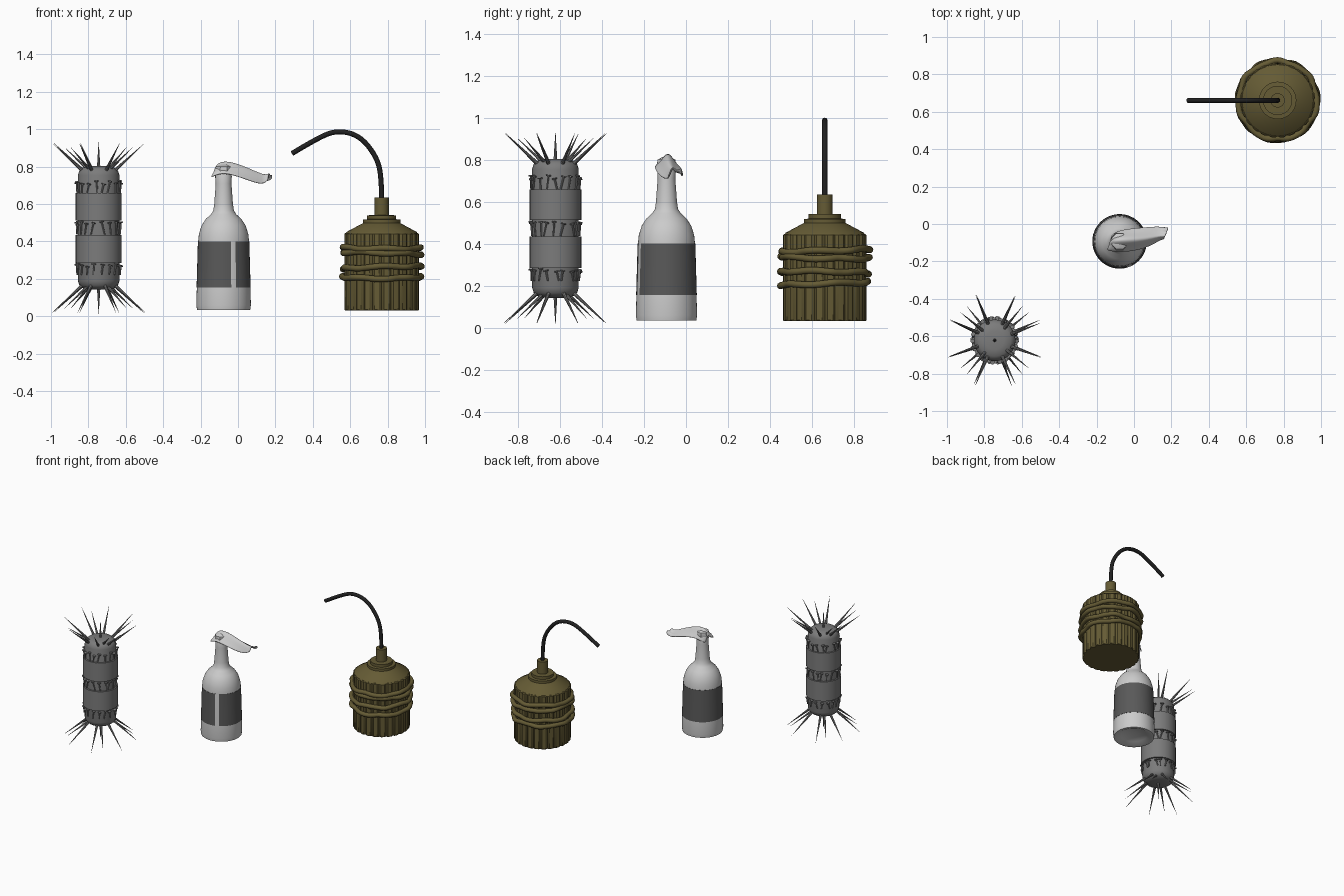
import bpy, bmesh, random
from math import sin, cos, pi, radians
from mathutils import Vector

if "Cube" in bpy.data.objects:
    bpy.data.objects.remove(bpy.data.objects["Cube"])

random.seed(4)


def mat(name, c):
    m = bpy.data.materials.new(name)
    m.diffuse_color = (*c, 1)
    m.use_nodes = True
    m.node_tree.nodes["Principled BSDF"].inputs["Base Color"].default_value = m.diffuse_color
    return m


STEEL = mat("steel", (0.2, 0.2, 0.2))
LABEL = mat("label_paper", (0.1, 0.1, 0.1))
OLIVE = mat("olive", (0.13, 0.105, 0.035))
BLACK = mat("fuse_black", (0.015, 0.015, 0.015))


def finish(name, bm, material=None, loc=(0, 0, 0), angle=35):
    bmesh.ops.recalc_face_normals(bm, faces=bm.faces)
    me = bpy.data.meshes.new(name)
    bm.to_mesh(me)
    bm.free()
    ob = bpy.data.objects.new(name, me)
    bpy.context.collection.objects.link(ob)
    ob.location = loc
    if material:
        me.materials.append(material)
    bpy.ops.object.select_all(action='DESELECT')
    ob.select_set(True)
    bpy.context.view_layer.objects.active = ob
    bpy.ops.object.shade_smooth_by_angle(angle=radians(angle))
    return ob


def lathe(name, profile, loc, material=None, n=40, start=0, sweep=2 * pi, flute=None):
    """Spin (radius, z) points; flute(i) scales the radius of column i."""
    bm = bmesh.new()
    full = sweep > 6.28
    cols = n if full else n + 1
    rows = []
    for r, z in profile:
        row = []
        for i in range(cols):
            a = start + sweep * i / n
            k = r * (flute(i) if flute else 1)
            row.append(bm.verts.new((k * cos(a), k * sin(a), z)))
        rows.append(row)
    for lo, hi in zip(rows, rows[1:]):
        for i in range(n):
            j = (i + 1) % cols
            bm.faces.new((lo[i], lo[j], hi[j], hi[i]))
    if full:
        bm.faces.new(rows[0])
        bm.faces.new(rows[-1])
    return finish(name, bm, material, loc)


def rod(bm, p, q, r1, r2, n=8):
    """Tapered rod from p to q."""
    p, q = Vector(p), Vector(q)
    rot = (q - p).to_track_quat('Z', 'Y').to_matrix().to_4x4()
    rot.translation = (p + q) / 2
    bmesh.ops.create_cone(bm, cap_ends=True, segments=n, radius1=r1, radius2=r2,
                          depth=(q - p).length, matrix=rot)


def tube(name, pts, r, loc, material, cyclic=False, kind='POLY'):
    cu = bpy.data.curves.new(name, 'CURVE')
    cu.dimensions = '3D'
    cu.bevel_depth = r
    cu.bevel_resolution = 3
    cu.use_fill_caps = True
    sp = cu.splines.new(kind)
    sp.points.add(len(pts) - 1)
    for s, p in zip(sp.points, pts):
        s.co = (*p, 1)
    sp.use_cyclic_u = cyclic
    if kind == 'NURBS':
        sp.order_u = 3
        sp.use_endpoint_u = True
        sp.resolution_u = 8
    sp.use_smooth = True
    cu.materials.append(material)
    ob = bpy.data.objects.new(name, cu)
    ob.location = loc
    bpy.context.collection.objects.link(ob)
    bpy.ops.object.select_all(action='DESELECT')
    ob.select_set(True)
    bpy.context.view_layer.objects.active = ob
    bpy.ops.object.convert(target='MESH')


# ---- Spiked canister ----
C = (-0.745, -0.622, 0)
lathe("canister_core", [(0.05, 0.142), (0.085, 0.150), (0.103, 0.165), (0.111, 0.19), (0.111, 0.755),
                        (0.103, 0.78), (0.085, 0.795), (0.05, 0.803)], C, STEEL)
for name, lo, hi in (("lower_band", 0.285, 0.435), ("upper_band", 0.513, 0.658)):
    lathe(name, [(0.111, lo), (0.123, lo), (0.123, hi), (0.111, hi)], C, STEEL)

# long spikes fanning out of both ends
bm = bmesh.new()
for s in (1, -1):
    def end(r, h):
        return lambda a: (r * cos(a), r * sin(a), 0.473 + s * h)
    for k in range(8):
        a = pi / 8 + k * pi / 4 + random.uniform(-.06, .06)
        rod(bm, end(0.085, 0.30)(a), end(0.262, 0.452)(a), 0.010, 0.0005)
    for k in range(4):
        a = pi / 4 + k * pi / 2 + s * 0.1
        rod(bm, end(0.06, 0.30)(a), end(0.235, 0.43)(a), 0.010, 0.0005)
    rod(bm, (0, 0, 0.473 + s * 0.31), (0, 0, 0.473 + s * 0.46), 0.010, 0.0005)
finish("spikes", bm, STEEL, C)

# loose nails packed round the three gaps
bm = bmesh.new()
for lo, hi in ((0.222, 0.285), (0.437, 0.51), (0.656, 0.727)):
    for k in range(18):
        a = 2 * pi * k / 18 + random.uniform(-.08, .08)
        t = a + random.uniform(-.15, .15)
        top = hi - random.uniform(0, .018)
        p = Vector((0.116 * cos(t), 0.116 * sin(t), lo))
        q = Vector((0.118 * cos(a), 0.118 * sin(a), top))
        d = (q - p).normalized()
        rod(bm, p, q, 0.004, 0.005, 6)
        rod(bm, q - d * 0.006, q, 0.012, 0.012, 8)
finish("nails", bm, STEEL, C)

# ---- Bottle with rag ----
B = (-0.077, -0.093, 0)
lathe("bottle", [(0.03, 0.06), (0.09, 0.05), (0.125, 0.033), (0.142, 0.034), (0.146, 0.06), (0.143, 0.155),
                 (0.136, 0.40), (0.132, 0.44), (0.118, 0.485), (0.095, 0.52), (0.068, 0.545), (0.055, 0.565),
                 (0.050, 0.60), (0.042, 0.71), (0.044, 0.75), (0.038, 0.77)], B, n=48)
gap = radians(11)
lathe("bottle_label", [(0.142, 0.155), (0.1445, 0.155), (0.1375, 0.40), (0.135, 0.40)], B, LABEL,
      n=46, start=radians(-68) + gap / 2, sweep=2 * pi - gap)

# rag: stuffing in the mouth and a limp folded tail
lathe("rag_plug", [(0.034, 0.74), (0.046, 0.775), (0.042, 0.80), (0.02, 0.812)], B, n=16,
      flute=lambda i: 1 + 0.08 * (i % 2))
path = [(-0.135, -0.10, 0.765), (-0.115, -0.095, 0.815), (-0.07, -0.09, 0.825), (-0.01, -0.085, 0.812),
        (0.06, -0.075, 0.785), (0.12, -0.06, 0.76), (0.15, -0.052, 0.753), (0.172, -0.05, 0.765)]
bm = bmesh.new()
rows = []
M = 14
for i, p in enumerate(path):
    u = i / (len(path) - 1)
    w = 0.035 + 0.03 * sin(pi * min(1, u * 1.1 + 0.05))
    row = []
    for j in range(M + 1):
        v = 2 * j / M - 1
        droop = (0.075 - 0.045 * u) * v * v * (0.4 if i == 0 else 1)
        fold = 0.008 * sin(5 * v + 4 * u)
        row.append(bm.verts.new((p[0] + 0.012 * v, p[1] + w * v, p[2] - droop + fold)))
    rows.append(row)
for a, b in zip(rows, rows[1:]):
    for j in range(M):
        bm.faces.new((a[j], a[j + 1], b[j + 1], b[j]))
rag = finish("rag_tail", bm, None, angle=60)
m = rag.modifiers.new("thickness", 'SOLIDIFY')
m.thickness = 0.008
m = rag.modifiers.new("smooth", 'SUBSURF')
m.levels = m.render_levels = 1

# ---- Olive charge ----
D = (0.768, 0.661, 0)
lathe("charge_body", [(0.197, 0.032), (0.2, 0.036), (0.2, 0.44), (0.194, 0.446)], D, OLIVE, n=96,
      flute=lambda i: 0.955 if i % 4 == 0 else 1)
lathe("charge_cap", [(0.192, 0.444), (0.186, 0.452), (0.1, 0.498), (0.1, 0.517), (0.078, 0.519), (0.078, 0.54),
                     (0.038, 0.541), (0.038, 0.635), (0.02, 0.635)], D, OLIVE)
# uneven cord wound round the body
for k, z in enumerate((0.21, 0.262, 0.335, 0.368)):
    pts = []
    for i in range(72):
        a = 2 * pi * i / 72
        r = 0.208 + 0.005 * sin(7 * a + k) + 0.002 * sin(13 * a)
        h = z + 0.007 * sin(a + 2 * k) + 0.004 * sin(5 * a + 3 * k)
        pts.append((r * cos(a), r * sin(a), h))
    tube(f"cord_{k + 1}", pts, 0.0165, D, OLIVE, cyclic=True)
# curved fuse
tube("fuse", [(0, 0, 0.6), (0, 0, 0.74), (-0.025, 0, 0.85), (-0.115, 0, 0.965), (-0.235, 0, 0.995),
              (-0.34, 0, 0.955), (-0.48, 0, 0.87)], 0.0135, D, BLACK, kind='NURBS')
